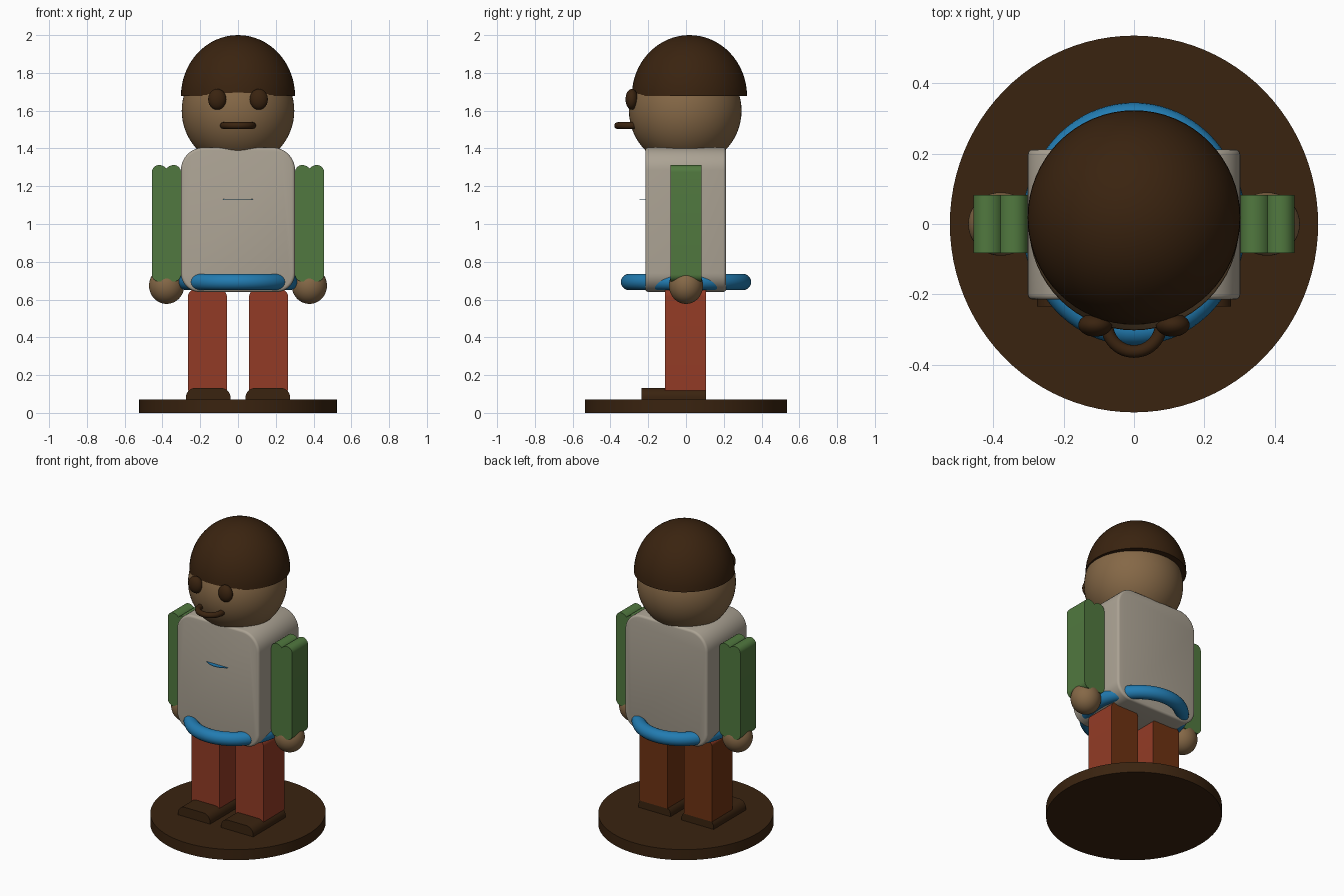
import bpy, bmesh, math
from mathutils import Vector

if "Cube" in bpy.data.objects:
    bpy.data.objects.remove(bpy.data.objects["Cube"])


def material(name, rgb):
    m = bpy.data.materials.new(name)
    m.diffuse_color = (*rgb, 1)
    m.use_nodes = True
    m.node_tree.nodes["Principled BSDF"].inputs["Base Color"].default_value = m.diffuse_color
    return m


DARK = material("dark_brown", (0.042, 0.017, 0.005))
SKIN = material("tan_skin", (0.235, 0.138, 0.062))
SHIRT = material("warm_grey", (0.41, 0.365, 0.295))
GREEN = material("leaf_green", (0.082, 0.19, 0.05))
BLUE = material("bright_blue", (0.016, 0.2, 0.44))
RED = material("brick_red", (0.29, 0.044, 0.019))
RUST = material("rust_brown", (0.155, 0.032, 0.006))


def make(name, bm, *mats, smooth=35):
    """Turn a bmesh into a named object, smooth except at sharp edges."""
    bmesh.ops.recalc_face_normals(bm, faces=bm.faces)
    me = bpy.data.meshes.new(name)
    bm.to_mesh(me)
    bm.free()
    ob = bpy.data.objects.new(name, me)
    bpy.context.collection.objects.link(ob)
    for m in mats:
        me.materials.append(m)
    bpy.ops.object.select_all(action='DESELECT')
    bpy.context.view_layer.objects.active = ob
    ob.select_set(True)
    bpy.ops.object.shade_smooth_by_angle(angle=math.radians(smooth))
    return ob


def ellipsoid(name, loc, radii, mat, half=False):
    bm = bmesh.new()
    bmesh.ops.create_uvsphere(bm, u_segments=64, v_segments=32, radius=1)
    if half:
        bmesh.ops.bisect_plane(bm, geom=bm.verts[:] + bm.edges[:] + bm.faces[:], dist=1e-5,
                               plane_co=(0, 0, 0), plane_no=(0, 0, 1), clear_inner=True)
        bmesh.ops.holes_fill(bm, edges=[e for e in bm.edges if e.is_boundary])
    bmesh.ops.scale(bm, vec=radii, verts=bm.verts)
    bmesh.ops.translate(bm, vec=loc, verts=bm.verts)
    return make(name, bm, mat)


def disc(name, loc, rx, ry, height, mat, seg=96):
    bm = bmesh.new()
    bmesh.ops.create_cone(bm, cap_ends=True, segments=seg, radius1=1, radius2=1, depth=1)
    bmesh.ops.scale(bm, vec=(rx, ry, height), verts=bm.verts)
    bmesh.ops.translate(bm, vec=loc, verts=bm.verts)
    return make(name, bm, mat)


def ring(name, loc, rx, ry, minor, mat, nu=80, nv=20):
    """Tube running around an ellipse in the horizontal plane."""
    bm = bmesh.new()
    grid = []
    for i in range(nu):
        a = math.tau * i / nu
        row = []
        for j in range(nv):
            b = math.tau * j / nv
            off = minor * math.cos(b)
            row.append(bm.verts.new(Vector(loc) + Vector(
                ((rx + off) * math.cos(a), (ry + off) * math.sin(a), minor * math.sin(b)))))
        grid.append(row)
    for i in range(nu):
        for j in range(nv):
            k, l = (i + 1) % nu, (j + 1) % nv
            bm.faces.new((grid[i][j], grid[k][j], grid[k][l], grid[i][l]))
    return make(name, bm, mat, smooth=60)


def prism(profile, y0, y1):
    """Extrude an x-z outline from y0 to y1."""
    bm = bmesh.new()
    face = bm.faces.new([bm.verts.new((x, y0, z)) for x, z in profile])
    new = bmesh.ops.extrude_face_region(bm, geom=[face])['geom']
    bmesh.ops.translate(bm, vec=(0, y1 - y0, 0),
                        verts=[v for v in new if isinstance(v, bmesh.types.BMVert)])
    bmesh.ops.recalc_face_normals(bm, faces=bm.faces)
    return bm


def rounded(cx, hw, z0, z1, r_top, r_bot, n=10):
    """Rectangle outline with separately rounded top and bottom corners."""
    pts = []
    for sx, z, s, r, start in ((1, z1, -1, r_top, 0), (-1, z1, -1, r_top, 90),
                               (-1, z0, 1, r_bot, 180), (1, z0, 1, r_bot, 270)):
        if r == 0:
            pts.append((cx + sx * hw, z))
            continue
        for i in range(n + 1):
            a = math.radians(start + 90 * i / n)
            pts.append((cx + sx * (hw - r) + r * math.cos(a), z + s * r + r * math.sin(a)))
    return pts


def lobed(cx, z0, z1, hw=0.077, n=10):
    """Sleeve outline: two round lobes meeting in a shallow valley at each end."""
    mid, r_in, r_out = 0.039, 0.05, 0.038
    half = []
    for i in range(n + 1):
        t = mid * i / n
        half.append((t, r_in - math.sqrt(r_in ** 2 - (mid - t) ** 2)))
    for i in range(1, n + 1):
        a = math.pi / 2 * i / n
        half.append((mid + r_out * math.sin(a), r_out * (1 - math.cos(a))))
    full = [(-x, d) for x, d in half[:0:-1]] + half
    return [(cx + x, z1 - d) for x, d in full] + [(cx + x, z0 + d) for x, d in reversed(full)]


# Round stand
disc("stand", (0, 0, 0.035), 0.523, 0.535, 0.07, DARK)

# Torso: rounded outline with softened front and back rims
bm = prism(rounded(0, 0.302, 0.64, 1.405, 0.12, 0.10), -0.215, 0.212)
rims = [e for e in bm.edges if abs(e.verts[0].co.y - e.verts[1].co.y) < 1e-5]
bmesh.ops.bevel(bm, geom=rims, offset=0.015, segments=3, profile=0.5, affect='EDGES')
make("torso", bm, SHIRT)

# Belt and thin chest badge edge
ring("belt", (0, 0, 0.693), 0.275, 0.302, 0.043, BLUE)
disc("chest_badge", (0, -0.125, 1.13), 0.12, 0.12, 0.003, BLUE, 48)

# Head, hair cap and mouth
ellipsoid("head", (0, -0.004, 1.60), (0.298, 0.298, 0.298), SKIN)
ellipsoid("hair", (0, 0.018, 1.677), (0.302, 0.305, 0.323), DARK, half=True)
ring("mouth", (0, -0.285, 1.521), 0.077, 0.077, 0.018, DARK, 48, 16)

# Paired parts
for side, s in (("left", -1), ("right", 1)):
    ellipsoid(side + "_eye", (s * 0.11, -0.287, 1.66), (0.048, 0.033, 0.055), DARK)
    make(side + "_arm", prism(lobed(s * 0.379, 0.695, 1.312), -0.083, 0.082), GREEN)
    ellipsoid(side + "_hand", (s * 0.378, 0, 0.674), (0.093, 0.09, 0.097), SKIN)
    make(side + "_shoe", prism(rounded(s * 0.158, 0.118, 0.07, 0.132, 0.05, 0), -0.235, 0.105), DARK)
    # Trouser leg: rust on the back and on the faces towards -x
    bm = prism(rounded(s * 0.162, 0.103, 0.118, 0.655, 0.04, 0), -0.11, 0.107)
    for f in bm.faces:
        f.material_index = int(f.normal.y > 0.5 or f.normal.x < -0.95)
    make(side + "_leg", bm, RED, RUST)
